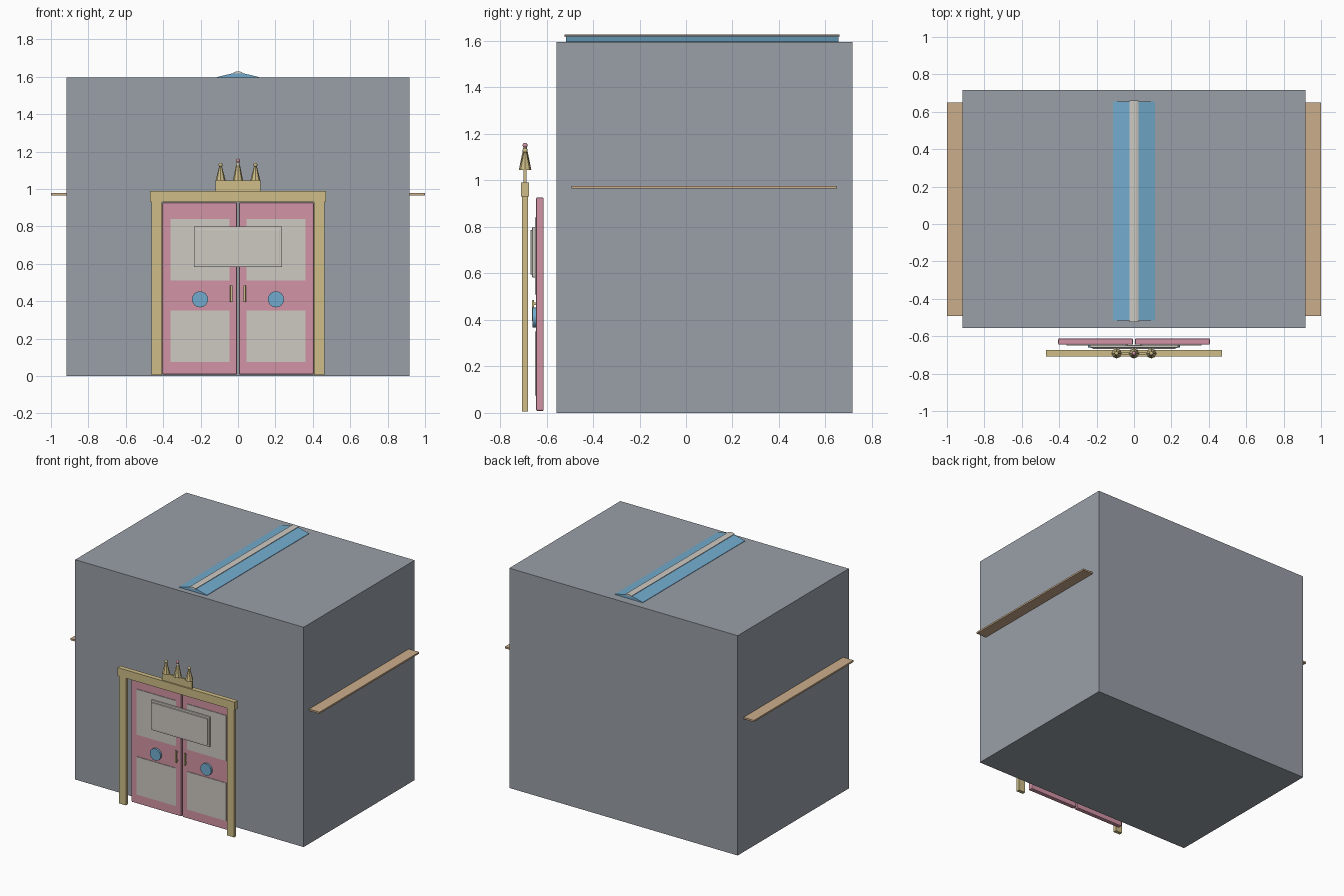
import bpy, bmesh, math

cube = bpy.data.objects.get("Cube")
if cube:
    bpy.data.objects.remove(cube, do_unlink=True)


def material(name, srgb):
    lin = [(c / 255) ** 2.2 for c in srgb] + [1.0]
    m = bpy.data.materials.new(name)
    m.use_nodes = True
    m.diffuse_color = lin
    m.node_tree.nodes["Principled BSDF"].inputs["Base Color"].default_value = lin
    return m


GREY = material("slate grey", (152, 158, 166))
PINK = material("rose pink", (208, 146, 163))
GOLD = material("pale gold", (205, 188, 134))
BLUE = material("sky blue", (114, 170, 204))
CREAM = material("warm cream", (204, 199, 192))
TAN = material("light tan", (202, 172, 138))


def finish(name, bm, mat, smooth=False):
    bmesh.ops.recalc_face_normals(bm, faces=bm.faces)
    me = bpy.data.meshes.new(name)
    bm.to_mesh(me)
    bm.free()
    ob = bpy.data.objects.new(name, me)
    bpy.context.collection.objects.link(ob)
    me.materials.append(mat)
    if smooth:
        bpy.ops.object.select_all(action="DESELECT")
        ob.select_set(True)
        bpy.context.view_layer.objects.active = ob
        bpy.ops.object.shade_smooth_by_angle(angle=math.radians(35))
    return ob


def box(name, x, y, z, mat, bevel=0):
    """Box spanning three (min, max) ranges."""
    bm = bmesh.new()
    bmesh.ops.create_cube(bm, size=1)
    for v in bm.verts:
        v.co = [r[0] if c < 0 else r[1] for c, r in zip(v.co, (x, y, z))]
    ob = finish(name, bm, mat)
    if bevel:
        mod = ob.modifiers.new("rounded edges", "BEVEL")
        mod.width, mod.segments = bevel, 2
    return ob


def extrude_profile(name, points, y0, y1, mat):
    """Outline in x and z, extruded along y."""
    bm = bmesh.new()
    face = bm.faces.new([bm.verts.new((x, y0, z)) for x, z in points])
    new = bmesh.ops.extrude_face_region(bm, geom=[face])["geom"]
    bmesh.ops.translate(bm, vec=(0, y1 - y0, 0),
                        verts=[g for g in new if isinstance(g, bmesh.types.BMVert)])
    return finish(name, bm, mat)


def cone(name, at, r1, r2, depth, mat, sides=8, facing_front=False):
    bm = bmesh.new()
    bmesh.ops.create_cone(bm, cap_ends=True, segments=sides,
                          radius1=r1, radius2=r2, depth=depth)
    ob = finish(name, bm, mat, smooth=sides > 8)
    ob.location = at
    if facing_front:
        ob.rotation_euler.x = math.pi / 2
    return ob


def ball(name, at, r, mat):
    bm = bmesh.new()
    bmesh.ops.create_uvsphere(bm, u_segments=12, v_segments=8, radius=r)
    finish(name, bm, mat, smooth=True).location = at


# Main building and roof ridge
box("building", (-0.917, 0.917), (-0.557, 0.717), (0, 1.595), GREY)
extrude_profile("ridge_cap", [(-0.025, 1.617), (0.025, 1.617), (0.025, 1.623),
                              (0.012, 1.627), (-0.012, 1.627), (-0.025, 1.623)],
                -0.523, 0.66, CREAM)

for side, s in (("left", 1), ("right", -1)):
    def span(a, b):
        return tuple(sorted((s * a, s * b)))

    # Sloped ridge panels and side ledges
    extrude_profile(side + "_ridge_slope",
                    [(s * x, z) for x, z in ((0, 1.595), (0.112, 1.595),
                                             (0.112, 1.598), (0.025, 1.619), (0, 1.619))],
                    -0.517, 0.655, BLUE)
    box(side + "_ledge", span(0.91, 1.0), (-0.493, 0.65), (0.965, 0.977), TAN)

    # Door leaf with its panels, roundel and handle
    box(side + "_door", span(0.005, 0.405), (-0.645, -0.612), (0.008, 0.927), PINK, 0.006)
    for level, z in (("upper", (0.51, 0.84)), ("lower", (0.075, 0.35))):
        box(f"{side}_{level}_panel", span(0.045, 0.36), (-0.649, -0.64), z, CREAM)
    cone(side + "_roundel", (s * 0.203, -0.65, 0.41), 0.043, 0.043, 0.02, BLUE, 24, True)
    box(side + "_handle", span(0.03, 0.042), (-0.662, -0.654), (0.395, 0.485), GOLD, 0.002)
    for end, z in (("upper", 0.47), ("lower", 0.41)):
        box(f"{side}_{end}_handle_post", span(0.032, 0.04), (-0.655, -0.643),
            (z - 0.005, z + 0.005), GOLD)

    # Door frame post
    box(side + "_frame_post", span(0.407, 0.462), (-0.705, -0.68), (0.005, 0.935), GOLD)

# Sign board with a raised plate
box("sign_board", (-0.236, 0.236), (-0.662, -0.648), (0.582, 0.8), CREAM, 0.004)
box("sign_plate", (-0.222, 0.222), (-0.669, -0.66), (0.596, 0.786), CREAM, 0.002)

# Lintel and crown
box("lintel", (-0.47, 0.47), (-0.709, -0.675), (0.93, 0.99), GOLD)
box("crown_base", (-0.12, 0.12), (-0.699, -0.686), (0.988, 1.045), GOLD)
for name, x, rise, top in (("left", 0.093, 0, GOLD), ("middle", 0, 0.022, PINK),
                           ("right", -0.093, 0, GOLD)):
    cone(name + "_crown_spike", (x, -0.692, 1.083 + rise / 2), 0.027, 0.007,
         0.078 + rise, GOLD)
    ball(name + "_crown_bead", (x, -0.692, 1.129 + rise), 0.011, top)
    if rise:
        ball("middle_crown_collar", (x, -0.692, 1.13), 0.011, CREAM)
